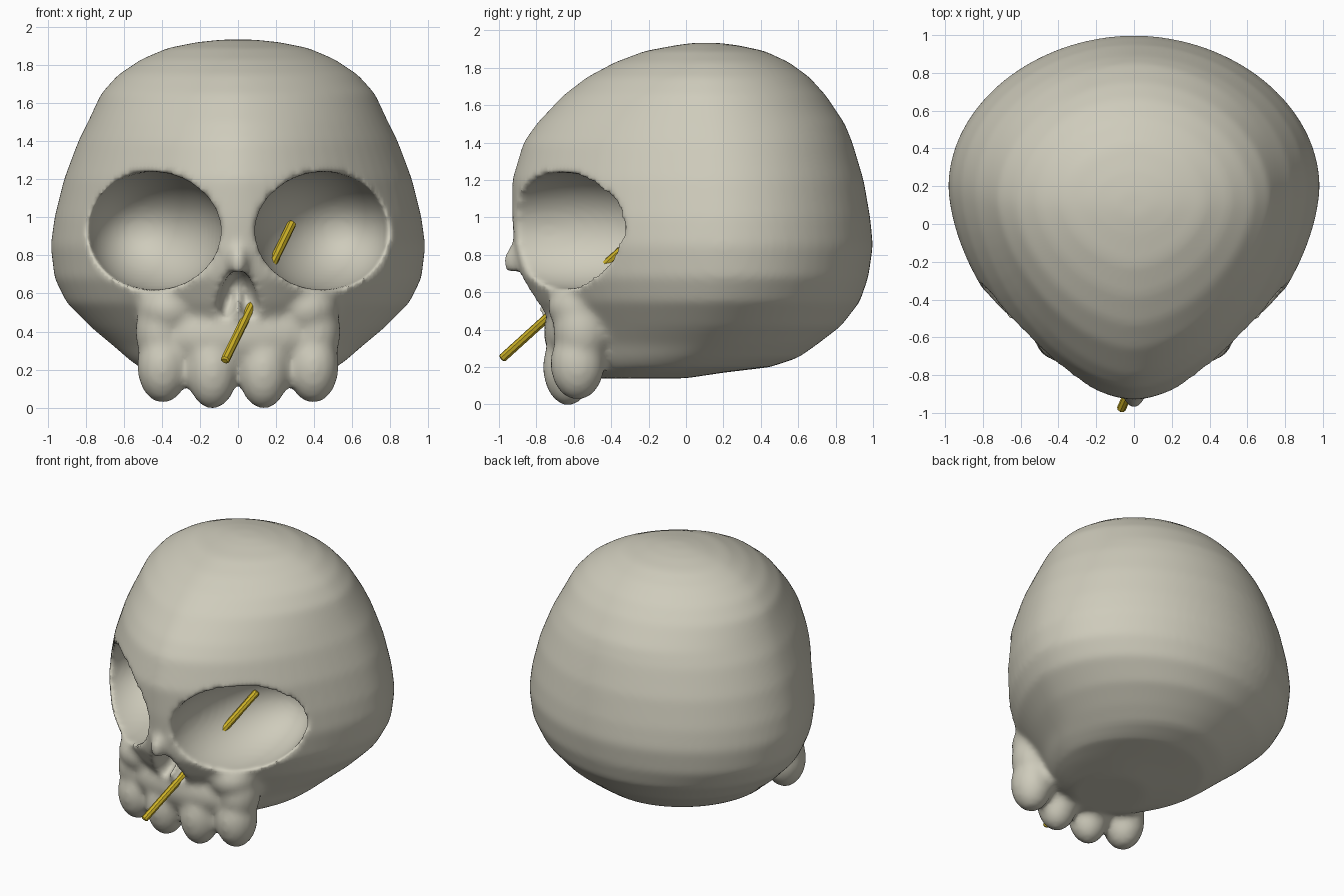
import bpy, bmesh, math
from mathutils import Matrix, Vector

if "Cube" in bpy.data.objects:
    bpy.data.objects.remove(bpy.data.objects["Cube"])


def material(name, rgb):
    m = bpy.data.materials.new(name)
    m.diffuse_color = (*rgb, 1)
    m.use_nodes = True
    m.node_tree.nodes["Principled BSDF"].inputs["Base Color"].default_value = m.diffuse_color
    return m


bone = material("bone", (0.62, 0.60, 0.50))
yellow = material("yellow", (0.62, 0.45, 0.02))


def make_object(name, bm, mat):
    bmesh.ops.recalc_face_normals(bm, faces=bm.faces)
    me = bpy.data.meshes.new(name)
    bm.to_mesh(me)
    bm.free()
    me.materials.append(mat)
    ob = bpy.data.objects.new(name, me)
    bpy.context.collection.objects.link(ob)
    return ob


def blob(bm, centre, radii, rot=None):
    m = Matrix.Translation(centre) @ (rot or Matrix()) @ Matrix.Diagonal((*radii, 1))
    bmesh.ops.create_uvsphere(bm, u_segments=40, v_segments=24, radius=1, matrix=m)


# Cranium: z, half width, front y, back y, y of widest point
RINGS = [
    (0.14, 0.25, -0.50, 0.00, -0.30), (0.17, 0.40, -0.58, 0.20, -0.15),
    (0.20, 0.50, -0.62, 0.45, -0.05), (0.25, 0.57, -0.65, 0.60, 0.00),
    (0.32, 0.65, -0.68, 0.70, 0.08), (0.42, 0.77, -0.73, 0.83, 0.13),
    (0.55, 0.90, -0.82, 0.93, 0.17), (0.68, 0.965, -0.89, 0.975, 0.2),
    (0.85, 0.985, -0.92, 1.0, 0.2), (1.0, 0.965, -0.93, 0.985, 0.2),
    (1.2, 0.915, -0.93, 0.95, 0.19), (1.4, 0.84, -0.87, 0.89, 0.17),
    (1.5, 0.79, -0.80, 0.85, 0.15), (1.65, 0.72, -0.66, 0.75, 0.13),
    (1.75, 0.63, -0.53, 0.66, 0.12), (1.83, 0.51, -0.38, 0.55, 0.12),
    (1.89, 0.37, -0.22, 0.42, 0.11), (1.92, 0.22, -0.06, 0.28, 0.11),
    (1.934, 0.09, 0.04, 0.17, 0.10),
]
N = 72
bm = bmesh.new()
loops = []
for z, w, yf, yb, ym in RINGS:
    loop = []
    for i in range(N):
        a = 2 * math.pi * i / N
        c, s = math.cos(a), math.sin(a)
        e = 2 / 1.95 if s > 0 else 2 / 1.7
        x = w * math.copysign(abs(c) ** e, c)
        y = ym + (yb - ym if s > 0 else ym - yf) * math.copysign(abs(s) ** e, s)
        loop.append(bm.verts.new((x, y, z)))
    loops.append(loop)
for a, b in zip(loops, loops[1:]):
    for i in range(N):
        j = (i + 1) % N
        bm.faces.new((a[i], a[j], b[j], b[i]))
bm.faces.new(loops[0][::-1])
bm.faces.new(loops[-1])

# Upper jaw, nose bridge, cheeks and teeth
blob(bm, (0, -0.52, 0.38), (0.50, 0.24, 0.22))
blob(bm, (0, -0.86, 0.78), (0.06, 0.125, 0.10), Matrix.Rotation(math.radians(25), 4, 'X'))
for s in (-1, 1):
    blob(bm, (s * 0.36, -0.56, 0.52), (0.17, 0.18, 0.14))
    blob(bm, (s * 0.40, -0.56, 0.40), (0.14, 0.15, 0.20))
    blob(bm, (s * 0.395, -0.58, 0.22), (0.135, 0.145, 0.197))
    blob(bm, (s * 0.135, -0.63, 0.20), (0.135, 0.135, 0.207))
skull = make_object("skull", bm, bone)

# Eye socket cutters: ellipsoids slanted along the face
cutters = []
for s in (-1, 1):
    bm = bmesh.new()
    t, d = Vector((0.74, 0.67, 0)) * 0.46, Vector((-0.25, 0.97, 0)) * 0.50
    m = Matrix(((s * t.x, s * d.x, 0, s * 0.44), (t.y, d.y, 0, -0.62),
                (0, 0, 0.31, 0.93), (0, 0, 0, 1)))
    bmesh.ops.create_uvsphere(bm, u_segments=48, v_segments=32, radius=1, matrix=m)
    cutters.append(make_object("socket_cutter", bm, bone))
    # Nose pit, one leaning lobe per side
    bm = bmesh.new()
    blob(bm, (s * 0.04, -0.84, 0.585), (0.058, 0.19, 0.145),
         Matrix.Rotation(math.radians(-s * 16), 4, 'Y'))
    cutters.append(make_object("nose_cutter", bm, bone))


def remesh(size):
    r = skull.modifiers.new("remesh", 'REMESH')
    r.mode = 'VOXEL'
    r.voxel_size = size


# Fuse the parts, cut the hollows, soften everything
remesh(0.022)
for c in cutters:
    c.hide_render = True
    b = skull.modifiers.new("cut", 'BOOLEAN')
    b.operation = 'DIFFERENCE'
    b.solver = 'EXACT'
    b.object = c
remesh(0.02)
sm = skull.modifiers.new("soften", 'SMOOTH')
sm.factor = 0.5
sm.iterations = 8
dg = bpy.context.evaluated_depsgraph_get()
baked = bpy.data.meshes.new_from_object(skull.evaluated_get(dg))
skull.modifiers.clear()
skull.data = baked
baked.materials.clear()
baked.materials.append(bone)
for p in baked.polygons:
    p.use_smooth = True
    p.material_index = 0
for c in cutters:
    bpy.data.objects.remove(c)

# Yellow stick running from below the nose into the eye socket
a, b = Vector((-0.07, -0.985, 0.245)), Vector((0.285, -0.185, 0.97))
bm = bmesh.new()
m = Matrix.Translation((a + b) / 2) @ (b - a).to_track_quat('Z', 'Y').to_matrix().to_4x4()
bmesh.ops.create_cone(bm, cap_ends=True, segments=8, radius1=0.024, radius2=0.024,
                      depth=(b - a).length, matrix=m)
caps = [e for f in bm.faces if len(f.verts) == 8 for e in f.edges]
bmesh.ops.bevel(bm, geom=caps, offset=0.008, segments=1, affect='EDGES')
make_object("stick", bm, yellow)
